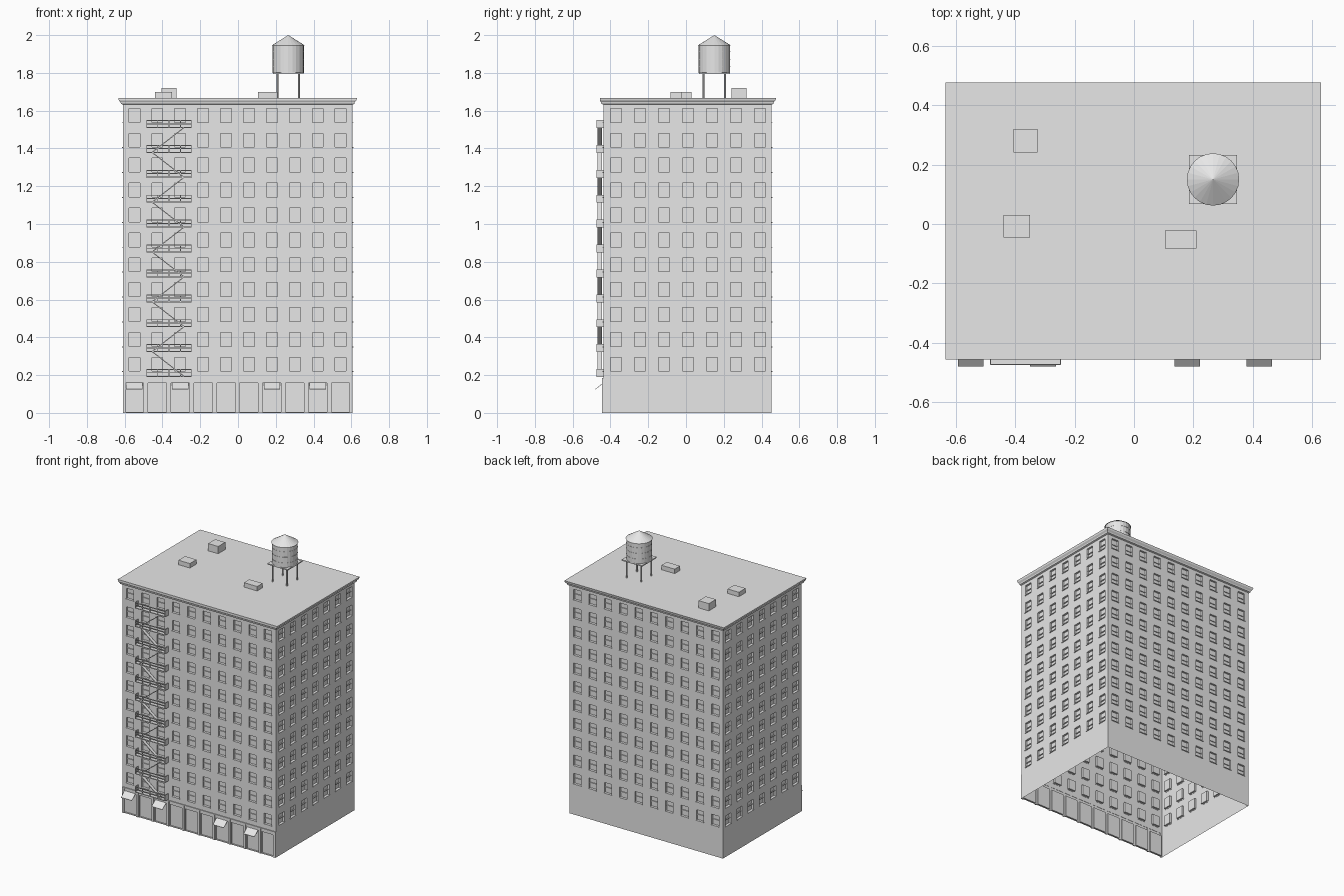
import bpy, bmesh, math
from mathutils import Vector, Matrix

if "Cube" in bpy.data.objects:
    bpy.data.objects.remove(bpy.data.objects["Cube"], do_unlink=True)

grey = bpy.data.materials.new("light_grey")
grey.use_nodes = True
grey.diffuse_color = (0.8, 0.8, 0.8, 1)
grey.node_tree.nodes["Principled BSDF"].inputs["Base Color"].default_value = (0.8, 0.8, 0.8, 1)

X0, X1, Y0, Y1 = -0.61, 0.606, -0.438, 0.453     # wall planes
WALL_TOP, ROOF, BASE = 1.64, 1.668, 0.185
WIN_W, WIN_H, STOREY = 0.058, 0.074, 0.1318
ROWS = [0.257 + STOREY * j for j in range(11)]
UP = Vector((0, 0, 1))


def finish(name, bm):
    mesh = bpy.data.meshes.new(name)
    bm.to_mesh(mesh)
    bm.free()
    mesh.materials.append(grey)
    obj = bpy.data.objects.new(name, mesh)
    bpy.context.collection.objects.link(obj)
    return obj


def add_box(bm, lo, hi):
    lo, hi = Vector(lo), Vector(hi)
    size = hi - lo
    m = Matrix.Translation((lo + hi) / 2) @ Matrix.Diagonal((*size, 1))
    bmesh.ops.create_cube(bm, size=1, matrix=m)


def add_cone(bm, r1, r2, z1, z2, centre, sides):
    bmesh.ops.create_cone(bm, cap_ends=True, segments=sides, radius1=r1, radius2=r2,
                          depth=z2 - z1, matrix=Matrix.Translation((*centre, (z1 + z2) / 2)))


def edges_of(centres, width):
    return [c + s * width / 2 for c in centres for s in (-1, 1)]


def add_wall(bm, origin, u, us, zs, depth):
    """Grid wall whose odd cells are pushed inward as openings."""
    normal = u.cross(UP)
    grid = [[bm.verts.new(origin + u * a + UP * z) for a in us] for z in zs]
    openings = []
    for j in range(len(zs) - 1):
        for i in range(len(us) - 1):
            f = bm.faces.new((grid[j][i], grid[j][i + 1], grid[j + 1][i + 1], grid[j + 1][i]))
            if i % 2 and j % 2:
                openings.append(f)
    new = bmesh.ops.extrude_discrete_faces(bm, faces=openings)["faces"]
    bmesh.ops.translate(bm, verts=[v for f in new for v in f.verts], vec=-normal * depth)


def add_oriented_box(bm, origin, u, a, z, w, h, near, far):
    """Box on a wall, from offset near to offset far along the wall normal."""
    n = u.cross(UP)
    p = origin + u * (a - w / 2) + UP * (z - h / 2) + n * near
    q = origin + u * (a + w / 2) + UP * (z + h / 2) + n * far
    add_box(bm, [min(s) for s in zip(p, q)], [max(s) for s in zip(p, q)])


# Four walls with recessed windows, sash rails and sills
W, D = X1 - X0, Y1 - Y0
wide = [0.061 + 0.1214 * i for i in range(10)]
narrow = [0.067 + 0.1273 * i for i in range(7)]
sides = [("front", (X0, Y0, 0), (1, 0, 0), W, wide, BASE),
         ("left", (X1, Y0, 0), (0, 1, 0), D, narrow, 0),
         ("back", (X1, Y1, 0), (-1, 0, 0), W, [W - c for c in reversed(wide)], 0),
         ("right", (X0, Y1, 0), (0, -1, 0), D, [D - c for c in reversed(narrow)], 0)]
for side, origin, u, length, cols, bottom in sides:
    origin, u = Vector(origin), Vector(u)
    bm = bmesh.new()
    add_wall(bm, origin, u, [0] + edges_of(cols, WIN_W) + [length],
             [bottom] + edges_of(ROWS, WIN_H) + [WALL_TOP], 0.014)
    finish(side + "_wall", bm)
    bm = bmesh.new()
    for a in cols:
        for z in ROWS:
            add_oriented_box(bm, origin, u, a, z, WIN_W, 0.006, -0.014, -0.008)
            add_oriented_box(bm, origin, u, a, z - WIN_H / 2 - 0.002, WIN_W + 0.004, 0.005, -0.002, 0.005)
    finish(side + "_window_rails_and_sills", bm)

# Shopfront bays, pilasters and lintel
front, right = Vector((X0, Y0, 0)), Vector((1, 0, 0))
bm = bmesh.new()
add_wall(bm, front, right, [0] + edges_of(wide, 0.098) + [W], [0, 0.004, 0.157, BASE], 0.01)
finish("shopfront_wall", bm)
bm = bmesh.new()
for i in range(11):
    a = min(max(0.1214 * i, 0.008), W - 0.008)
    add_oriented_box(bm, front, right, a, 0.09, 0.016, 0.18, -0.002, 0.006)
add_oriented_box(bm, front, right, W / 2, 0.182, W, 0.006, -0.002, 0.006)
finish("shopfront_pilasters", bm)

# Sloping awnings
bm = bmesh.new()
for i in (0, 2, 6, 8):
    c = X0 + wide[i]
    top = [(c + s * 0.043, Y0, 0.16) for s in (-1, 1)]
    low = [(c + s * 0.043, -0.479, 0.127) for s in (1, -1)]
    upper = [bm.verts.new(p) for p in top + low]
    under = [bm.verts.new((p[0], p[1], p[2] - 0.003)) for p in top + low]
    bm.faces.new(upper)
    bm.faces.new(under[::-1])
    for k in range(4):
        bm.faces.new((upper[k], under[k], under[k - 3], upper[k - 3]))
bmesh.ops.recalc_face_normals(bm, faces=bm.faces)
finish("awnings", bm)

# Cornice and flat roof, lofted from rectangular rings
bm = bmesh.new()
rings = []
for off, z in ((0, 1.632), (0.01, 1.636), (0.012, 1.645), (0.021, 1.655), (0.024, ROOF)):
    fo = min(off, 0.018)
    rings.append([bm.verts.new(p) for p in ((X0 - off, Y0 - fo, z), (X1 + off, Y0 - fo, z),
                                            (X1 + off, Y1 + off, z), (X0 - off, Y1 + off, z))])
for a, b in zip(rings, rings[1:]):
    for k in range(4):
        bm.faces.new((a[k - 1], a[k], b[k], b[k - 1]))
bm.faces.new(rings[-1])
finish("cornice_and_roof", bm)

# Rooftop units
for name, lo, hi in (("roof_hatch", (-0.405, 0.24), (-0.325, 0.32, 1.72)),
                     ("roof_vent_right", (-0.44, -0.045), (-0.35, 0.03, 1.70)),
                     ("roof_vent_left", (0.105, -0.083), (0.21, -0.022, 1.70))):
    bm = bmesh.new()
    add_box(bm, (*lo, ROOF - 0.002), hi)
    finish(name, bm)

# Water tower
TC = (0.266, 0.15)
bm = bmesh.new()
add_cone(bm, 0.083, 0.083, 1.80, 1.948, TC, 24)
finish("water_tank", bm)
bm = bmesh.new()
for z in (1.83, 1.87, 1.91):
    add_cone(bm, 0.0845, 0.0845, z, z + 0.004, TC, 24)
finish("tank_hoops", bm)
bm = bmesh.new()
add_cone(bm, 0.088, 0, 1.945, 2.0, TC, 24)
finish("tank_roof", bm)
bm = bmesh.new()
add_box(bm, (TC[0] - 0.081, TC[1] - 0.082, 1.793), (TC[0] + 0.081, TC[1] + 0.082, 1.801))
finish("tank_platform", bm)
bm = bmesh.new()
for sx in (-1, 1):
    for sy in (-1, 1):
        add_cone(bm, 0.005, 0.005, ROOF, 1.795, (TC[0] + sx * 0.057, TC[1] + sy * 0.057), 8)
finish("tank_legs", bm)

# Fire escape: balconies with railings, joined by zigzag stairs
EX0, EX1, EY = -0.485, -0.245, -0.475
floors = [0.19 + STOREY * j for j in range(11)]
bm = bmesh.new()
for z in floors:
    add_box(bm, (EX0, EY, z), (EX1, Y0, z + 0.006))
    for h in (0.02, 0.037):
        add_box(bm, (EX0, EY, z + h), (EX1, EY + 0.004, z + h + 0.005))
    for x in (EX0, EX1 - 0.004):
        add_box(bm, (x, EY, z), (x + 0.004, Y0, z + 0.042))
    for k in range(1, 4):
        x = EX0 + (EX1 - EX0) * k / 4
        add_box(bm, (x - 0.002, EY, z), (x + 0.002, EY + 0.004, z + 0.04))
finish("fire_escape_balconies", bm)
bm = bmesh.new()
for j, z in enumerate(floors[:-1]):
    a, b = (-0.285, -0.455) if j % 2 == 0 else (-0.455, -0.285)
    start, end = Vector((a, -0.457, z + 0.003)), Vector((b, -0.457, z + STOREY + 0.003))
    run = end - start
    tilt = Matrix.Rotation(-math.atan2(run.z, run.x), 4, "Y")
    m = Matrix.Translation((start + end) / 2) @ tilt @ Matrix.Diagonal((run.length, 0.022, 0.005, 1))
    bmesh.ops.create_cube(bm, size=1, matrix=m)
finish("fire_escape_stairs", bm)
